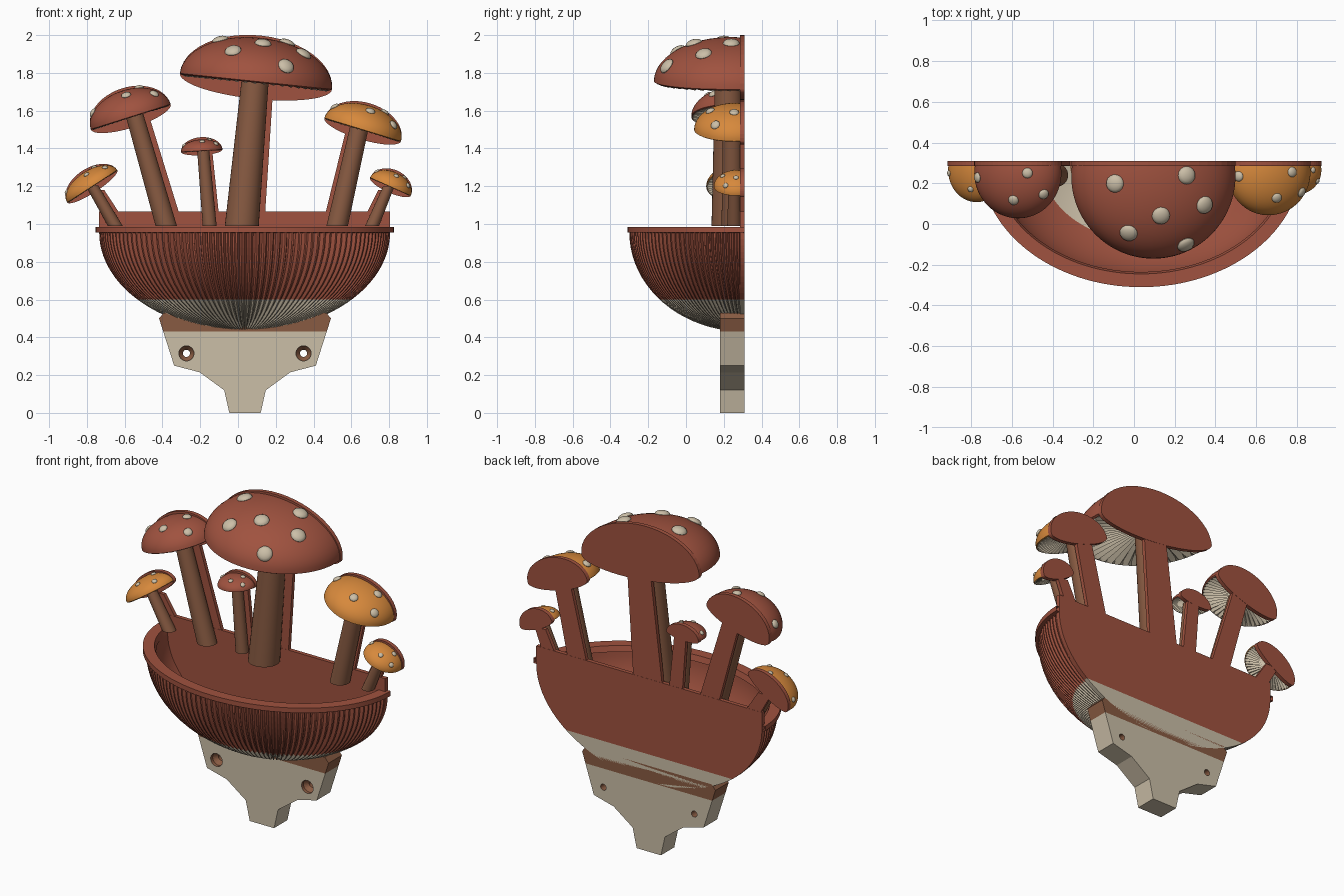
import bpy, bmesh
from math import sin, cos, pi, radians, sqrt
from mathutils import Matrix, Vector

cube = bpy.data.objects.get("Cube")
if cube:
    bpy.data.objects.remove(cube)


def material(name, rgb):
    m = bpy.data.materials.new(name)
    m.use_nodes = True
    m.diffuse_color = (*rgb, 1)
    m.node_tree.nodes["Principled BSDF"].inputs["Base Color"].default_value = (*rgb, 1)
    return m


RED = material("brick red", (0.35, 0.085, 0.05))
BROWN = material("wood brown", (0.25, 0.105, 0.055))
BEIGE = material("beige", (0.6, 0.52, 0.39))
ORANGE = material("orange", (0.68, 0.25, 0.045))

CX, BACK, PLATE = 0.035, 0.31, 0.285   # bowl centre, wall plane, front of back plates
BOWL = Vector((0.77, 0.61, 0.525))     # bowl half sizes
RIM_Z = 0.955


def finish(name, bm, mats, smooth=False):
    bmesh.ops.recalc_face_normals(bm, faces=bm.faces)
    mesh = bpy.data.meshes.new(name)
    bm.to_mesh(mesh)
    bm.free()
    ob = bpy.data.objects.new(name, mesh)
    bpy.context.collection.objects.link(ob)
    for m in mats:
        mesh.materials.append(m)
    if smooth:
        bpy.ops.object.select_all(action="DESELECT")
        ob.select_set(True)
        bpy.context.view_layer.objects.active = ob
        bpy.ops.object.shade_smooth_by_angle(angle=radians(35))
    return ob


def cut(bm, co, no, clear=False):
    geom = bm.verts[:] + bm.edges[:] + bm.faces[:]
    bmesh.ops.bisect_plane(bm, geom=geom, plane_co=co, plane_no=no, clear_outer=clear)


def colour_below(bm, z):
    """Split the mesh at a height and give the lower faces the second material."""
    cut(bm, (0, 0, z), (0, 0, 1))
    for f in bm.faces:
        f.material_index = int(f.calc_center_median().z < z)


def add_grid(bm, rows, row_mats=None):
    """Skin rows of points with quads."""
    vs = [[bm.verts.new(p) for p in row] for row in rows]
    for i in range(len(vs) - 1):
        for j in range(len(vs[i]) - 1):
            f = bm.faces.new((vs[i][j], vs[i][j + 1], vs[i + 1][j + 1], vs[i + 1][j]))
            f.material_index = row_mats[i] if row_mats else 0


def prism(outline, y0, y1):
    """Extrude an x-z outline along y."""
    bm = bmesh.new()
    f = bm.faces.new([bm.verts.new((x, y0, z)) for x, z in outline])
    ext = bmesh.ops.extrude_face_region(bm, geom=[f])
    moved = [v for v in ext["geom"] if isinstance(v, bmesh.types.BMVert)]
    bmesh.ops.translate(bm, vec=(0, y1 - y0, 0), verts=moved)
    return bm


# Fluted half bowl, with a smooth inner shell
def bowl_rows(scale, flutes, steps=20):
    cols = flutes * 4
    rows = []
    for i in range(steps + 1):
        p = pi / 2 * i / steps
        row = []
        for j in range(cols + 1):
            t = pi * j / cols
            k = scale - (0.03 if j % 4 in (2, 3) and scale == 1 else 0)
            row.append((CX + BOWL.x * k * cos(p) * cos(t),
                        BACK - BOWL.y * k * cos(p) * sin(t),
                        RIM_Z - BOWL.z * k * sin(p)))
        rows.append(row)
    return rows


for name, scale, flutes in (("bowl_outside", 1, 64), ("bowl_inside", 0.93, 16)):
    bm = bmesh.new()
    add_grid(bm, bowl_rows(scale, flutes))
    bmesh.ops.remove_doubles(bm, verts=bm.verts, dist=0.0002)
    colour_below(bm, 0.6)
    finish(name, bm, [RED, BEIGE], smooth=scale < 1)

# Bowl rim band
rim_section = [(0.79, 0.955), (0.79, 0.985), (0.725, 0.985), (0.715, 0.95), (0.79, 0.955)]
bm = bmesh.new()
add_grid(bm, [[(CX + r * cos(pi * j / 64), BACK - (r - 0.17) * sin(pi * j / 64), z)
               for j in range(65)] for r, z in rim_section])
bmesh.ops.remove_doubles(bm, verts=bm.verts, dist=0.0002)
finish("bowl_rim", bm, [RED], smooth=True)

# Flat back panel
arc = [(CX + BOWL.x * cos(pi * i / 48), RIM_Z - BOWL.z * sin(pi * i / 48)) for i in range(49)]
bm = prism([(CX + BOWL.x, 1.065)] + arc + [(CX - BOWL.x, 1.065)], PLATE, BACK)
colour_below(bm, 0.6)
finish("back_panel", bm, [RED, BEIGE])

# Wall bracket with two countersunk screw holes
half = [(0.083, 0), (0.11, 0.12), (0.24, 0.215), (0.375, 0.25), (0.455, 0.5), (0.43, 0.53)]
bx = 0.037
bm = prism([(bx + x, z) for x, z in half] + [(bx - x, z) for x, z in reversed(half)], 0.18, BACK)
colour_below(bm, 0.43)
bracket = finish("wall_bracket", bm, [BROWN, BEIGE])
for side in (-1, 1):
    bm = bmesh.new()
    section = [(0, 0.1), (0.04, 0.1), (0.04, 0.2), (0.019, 0.225), (0.019, 0.4), (0, 0.4)]
    add_grid(bm, [[(bx + side * 0.31 + r * cos(pi * j / 12), y, 0.315 + r * sin(pi * j / 12))
                   for j in range(25)] for r, y in section])
    bmesh.ops.remove_doubles(bm, verts=bm.verts, dist=0.0002)
    cutter = finish("screw_hole_cutter", bm, [BROWN])
    cutter.hide_render = True
    cutter.hide_viewport = True
    mod = bracket.modifiers.new("screw_hole", "BOOLEAN")
    mod.operation = "DIFFERENCE"
    mod.solver = "EXACT"
    mod.object = cutter

SPOTS = [(-0.83, -0.1), (0.05, -0.6), (0.7, -0.47), (0.4, 0)]
BIG_SPOTS = [(-0.52, -0.09), (0.35, 0.01), (0.58, -0.35), (0.04, -0.48), (-0.34, -0.69), (0.37, -0.83)]


def mushroom(name, mat, centre, y, radius, height, tilt, stem, plate_shift, spots=SPOTS):
    cx, cz = centre
    place = Matrix.Translation((cx, y, cz)) @ Matrix.Rotation(radians(tilt), 4, "Y")

    # cap: dome on top, radial gills underneath
    cols, bm = 96, bmesh.new()
    profile = [(radius * sin(pi / 2 * i / 14), height * cos(pi / 2 * i / 14), 0) for i in range(15)]
    jag = radius * 0.035
    profile += [(radius * 0.97, -jag * 0.5, 0), (radius * 0.93, 0, jag),
                (radius * 0.6, radius * 0.06, jag), (radius * 0.15, radius * 0.1, jag * 0.3),
                (0, radius * 0.1, 0)]
    rows = [[place @ Vector((r * cos(2 * pi * j / cols), r * sin(2 * pi * j / cols),
                             z + (g if j % 2 else -g))) for j in range(cols + 1)]
            for r, z, g in profile]
    add_grid(bm, rows, [0] * 15 + [1] * 4)
    bmesh.ops.remove_doubles(bm, verts=bm.verts, dist=0.0002)
    cut(bm, (0, PLATE + 0.005, 0), (0, 1, 0), True)
    finish(name + "_cap", bm, [mat, BEIGE], smooth=True)

    # raised spots
    bm = bmesh.new()
    size = 0.022 + 0.055 * radius
    for u, v in spots:
        w = sqrt(1 - u * u - v * v)
        normal = Vector((u / radius, v / radius, w / height)).normalized()
        turn = normal.to_track_quat("Z", "Y").to_matrix().to_4x4()
        at = Matrix.Translation((u * radius, v * radius, w * height))
        flat = Matrix.Diagonal((size, size, size * 0.5, 1))
        if radius < 0.17:
            flat = Matrix.Diagonal((size * 0.5, size * 0.5, size * 0.3, 1))
        elif radius < 0.3:
            flat = Matrix.Diagonal((size * 0.75, size * 0.75, size * 0.4, 1))
        bmesh.ops.create_uvsphere(bm, u_segments=16, v_segments=8, radius=1,
                                  matrix=place @ at @ turn @ flat)
    cut(bm, (0, BACK, 0), (0, 1, 0), True)
    finish(name + "_spots", bm, [BEIGE], smooth=True)

    # tapered stem, cut level at the foot and flat at the back
    x0, r0, x1, z1, r1 = stem
    lean = (x1 - x0) / (z1 - 0.99)
    ends = [(0.9, r0), (z1 + radius * 0.15, r1)]
    bm = bmesh.new()
    add_grid(bm, [[(x0 + lean * (z - 0.99) + r * cos(pi * j / 16), y - 0.01 + r * sin(pi * j / 16), z)
                   for j in range(33)] for z, r in ends])
    bmesh.ops.remove_doubles(bm, verts=bm.verts, dist=0.0002)
    cut(bm, (0, 0, 0.99), (0, 0, -1), True)
    cut(bm, (0, PLATE + 0.005, 0), (0, 1, 0), True)
    bmesh.ops.holes_fill(bm, edges=[e for e in bm.edges if e.is_boundary])
    finish(name + "_stem", bm, [BROWN], smooth=True)

    # flat plates behind the cap and the stem
    outline = []
    for i in range(48):
        a = 2 * pi * i / 48
        rise = height + 0.012 if sin(a) > 0 else height * 0.4
        p = place @ Vector((radius * cos(a), 0, rise * sin(a)))
        outline.append((p.x, p.z))
    finish(name + "_cap_plate", prism(outline, PLATE, BACK), [RED])
    xs = x0 + plate_shift
    xt = x1 + plate_shift
    edge = [(xs - r0 - 0.008, 1.0), (xs + r0 + 0.008, 1.0), (xt + r1 + 0.008, z1), (xt - r1 - 0.008, z1)]
    finish(name + "_stem_plate", prism(edge, PLATE + 0.001, BACK - 0.001), [RED])


# name, cap colour, rim centre, y, radius, height, tilt, stem (foot x, r, top x, top z, r), shift
mushroom("large_red", RED, (0.095, 1.755), 0.235, 0.405, 0.232, 6,
         (0.02, 0.092, 0.085, 1.7, 0.072), 0.02, BIG_SPOTS)
mushroom("medium_red", RED, (-0.568, 1.568), 0.25, 0.222, 0.145, -17.5,
         (-0.38, 0.058, -0.54, 1.55, 0.048), 0.02)
mushroom("medium_orange", ORANGE, (0.66, 1.50), 0.255, 0.212, 0.132, 17,
         (0.525, 0.058, 0.635, 1.48, 0.05), -0.01)
mushroom("small_orange_right", ORANGE, (-0.772, 1.2), 0.265, 0.158, 0.085, -33,
         (-0.65, 0.042, -0.76, 1.18, 0.034), 0.01)
mushroom("small_orange_left", ORANGE, (0.807, 1.198), 0.265, 0.118, 0.08, 24,
         (0.71, 0.04, 0.79, 1.18, 0.03), -0.01)
mushroom("small_red", RED, (-0.192, 1.388), 0.265, 0.11, 0.06, -3.5,
         (-0.15, 0.038, -0.183, 1.375, 0.032), 0.008)
